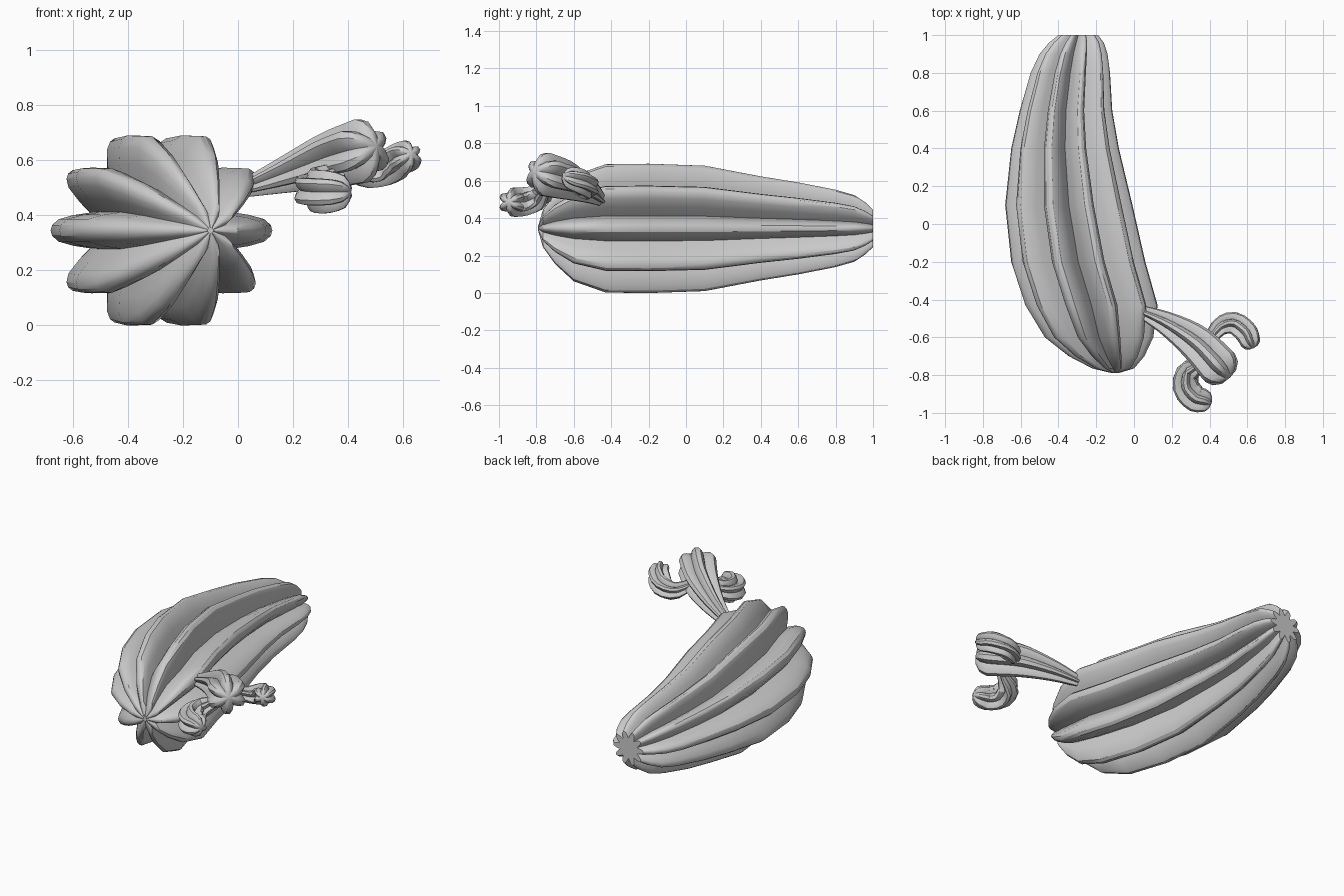
import bpy, bmesh, math
from mathutils import Vector

if "Cube" in bpy.data.objects:
    bpy.data.objects.remove(bpy.data.objects["Cube"])


def loft(name, rings, ribs, profile, phase=0.0):
    """Skin ribbed rings; each ring = (centre, side axis, up axis) with radii baked in."""
    bm = bmesh.new()
    step = 2 * math.pi / ribs
    loops = []
    for c, side, up in rings:
        loop = []
        for i in range(ribs):
            for f, r in profile:
                a = phase + (i + f) * step
                loop.append(bm.verts.new(c + side * (r * math.cos(a)) + up * (r * math.sin(a))))
        loops.append(loop)
    n = len(loops[0])
    for a, b in zip(loops, loops[1:]):
        for i in range(n):
            j = (i + 1) % n
            bm.faces.new((a[i], a[j], b[j], b[i]))
    bm.faces.new(loops[0])
    bm.faces.new(loops[-1])
    bmesh.ops.recalc_face_normals(bm, faces=bm.faces)
    mesh = bpy.data.meshes.new(name)
    bm.to_mesh(mesh)
    bm.free()
    ob = bpy.data.objects.new(name, mesh)
    bpy.context.collection.objects.link(ob)
    bpy.ops.object.select_all(action='DESELECT')
    ob.select_set(True)
    bpy.context.view_layer.objects.active = ob
    bpy.ops.object.shade_smooth_by_angle(angle=math.radians(32))
    return ob


def spline(points, t):
    """Catmull-Rom through points, t in 0..1."""
    pts = [2 * points[0] - points[1]] + points + [2 * points[-1] - points[-2]]
    x = t * (len(points) - 1)
    k = min(int(x), len(points) - 2)
    u = x - k
    a, b, c, d = pts[k:k + 4]
    return 0.5 * (2 * b + (c - a) * u + (2 * a - 5 * b + 4 * c - d) * u**2
                  + (3 * b - a - 3 * c + d) * u**3)


def arm(name, path, radii, ribs, profile, steps=10):
    pts = [Vector(p) for p in path]
    rad = [Vector((r, 0, 0)) for r in radii]
    rings = []
    for i in range(steps + 1):
        t = i / steps
        c = spline(pts, t)
        tan = (spline(pts, min(t + .02, 1)) - spline(pts, max(t - .02, 0))).normalized()
        r = spline(rad, t).x
        side = tan.cross(Vector((0, 0, 1))).normalized()
        rings.append((c, side * r, side.cross(tan) * r))
    # rounded end
    for d, s in ((.35, .85), (.6, .5), (.68, .08)):
        rings.append((c + tan * r * d, side * r * s, side.cross(tan) * r * s))
    return loft(name, rings, ribs, profile, math.pi / 2)


# Main trunk lying along y: (y, centre x, half width, half height)
trunk = [(-.79, -.10, .015, .015), (-.765, -.11, .11, .105), (-.70, -.145, .20, .20),
         (-.60, -.185, .287, .297), (-.43, -.225, .35, .36), (-.20, -.295, .355, .363),
         (.10, -.345, .337, .352), (.40, -.365, .285, .292), (.60, -.36, .245, .258),
         (.80, -.337, .21, .217), (.90, -.32, .18, .187), (.96, -.305, .145, .145),
         (1.0, -.295, .105, .105)]
rib = [(-.5, .60), (-.33, .77), (-.2, .92), (-.09, .985), (0, 1), (.09, .985), (.2, .92), (.33, .77)]
loft("trunk", [(Vector((cx, y, .345)), Vector((rx, 0, 0)), Vector((0, 0, rz)))
               for y, cx, rx, rz in trunk], 10, rib)

# Side arm and its two small curled offshoots
small_rib = [(-.5, .62), (-.3, .83), (-.12, .98), (.12, .98), (.3, .83)]
arm("side_arm", [(.03, -.46, .50), (.18, -.53, .55), (.33, -.63, .60), (.45, -.755, .635)],
    [.035, .07, .105, .12], 6, small_rib)
arm("front_offshoot", [(.37, -.74, .56), (.29, -.78, .515), (.275, -.86, .49), (.32, -.92, .485), (.365, -.935, .485)],
    [.035, .065, .078, .08, .07], 6, small_rib)
arm("back_offshoot", [(.40, -.61, .58), (.46, -.54, .555), (.53, -.525, .57), (.59, -.57, .60), (.615, -.62, .615)],
    [.035, .055, .065, .068, .06], 6, small_rib)
